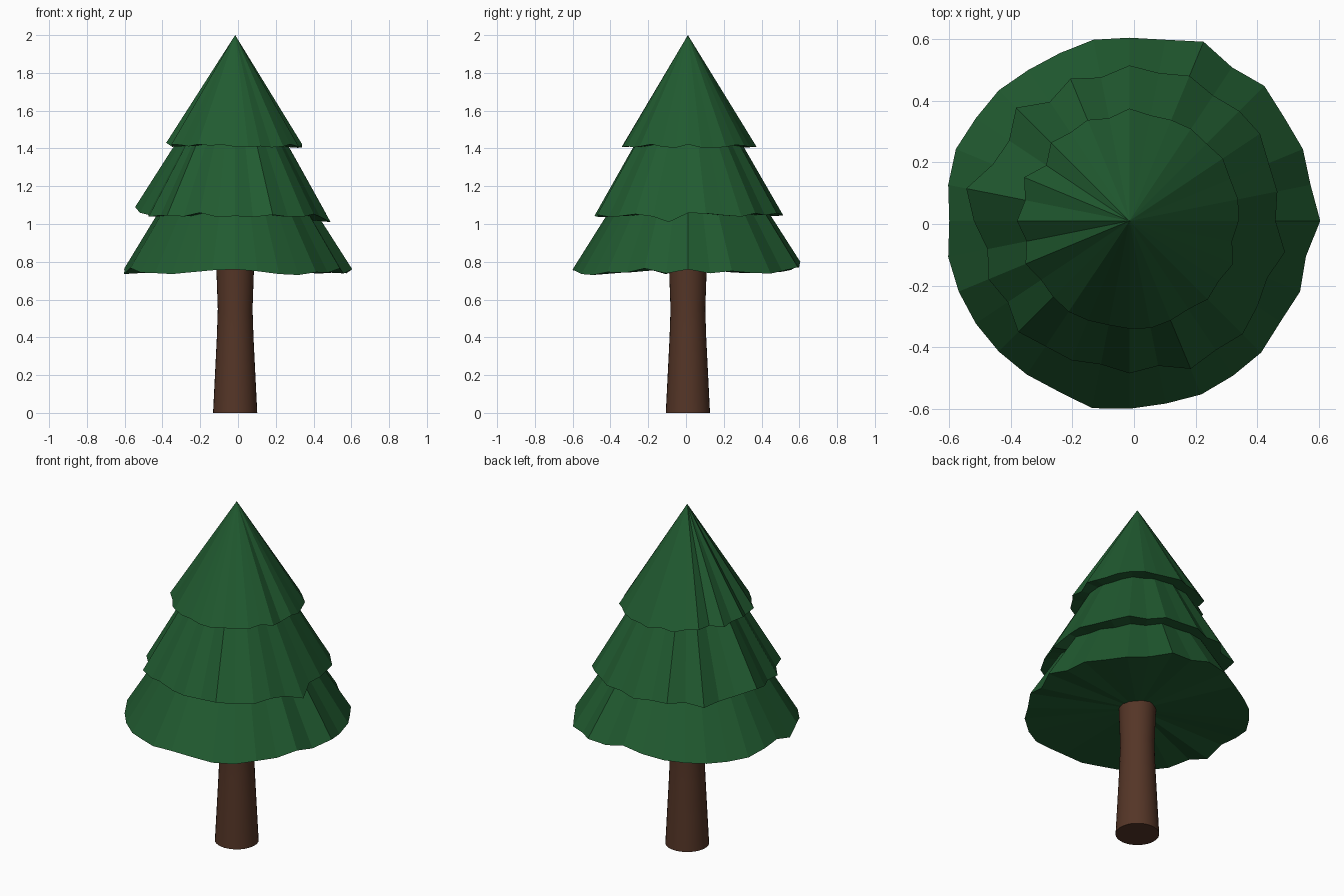
import bpy, bmesh, math, random

if "Cube" in bpy.data.objects:
    bpy.data.objects.remove(bpy.data.objects["Cube"])

random.seed(4)
CX, CY = -0.015, 0.01      # trunk axis, slightly off centre
SIDES = 32


def material(name, color):
    m = bpy.data.materials.new(name)
    m.diffuse_color = color
    m.use_nodes = True
    m.node_tree.nodes["Principled BSDF"].inputs["Base Color"].default_value = m.diffuse_color
    return m


def add_object(name, bm, mat):
    bmesh.ops.recalc_face_normals(bm, faces=bm.faces)
    me = bpy.data.meshes.new(name)
    bm.to_mesh(me)
    bm.free()
    me.materials.append(mat)
    ob = bpy.data.objects.new(name, me)
    bpy.context.collection.objects.link(ob)
    return ob


def point(r, k, sides, z):
    a = 2 * math.pi * k / sides
    return (CX + r * math.cos(a), CY + r * math.sin(a), z)


def tier(name, radii, z, apex, mat, rim_z={}, jitter=0.012):
    """Ragged cone: radii in hundredths go counter-clockwise from +x."""
    bm = bmesh.new()
    tip = bm.verts.new((CX, CY, apex))
    base = bm.verts.new((CX, CY, z + 0.015))
    rim = []
    for k, r in enumerate(radii):
        dz = random.uniform(-jitter, jitter)
        rim.append(bm.verts.new(point(r / 100, k, len(radii), rim_z.get(k, z + dz))))
    for a, b in zip(rim, rim[1:] + rim[:1]):
        bm.faces.new((a, b, tip))
        bm.faces.new((b, a, base))
    return add_object(name, bm, mat)


green = material("needles", (0.015, 0.105, 0.03, 1))
brown = material("bark", (0.09, 0.036, 0.02, 1))

# Three foliage tiers
tier("lower_foliage",
     [62, 60, 61, 60.5, 62, 60, 63, 60, 59.5, 60, 59, 59, 60, 60, 61, 60,
      58.5, 60, 60, 60, 60, 60, 60, 62, 61, 60.5, 61, 60.5, 60.5, 59, 60, 58.5],
     0.755, 1.73, green,
     {0: 0.76, 7: 0.77, 8: 0.8, 9: 0.78, 15: 0.76, 17: 0.735,
      20: 0.74, 21: 0.735, 22: 0.745, 23: 0.755, 24: 0.76, 25: 0.75,
      26: 0.735, 27: 0.73, 28: 0.745, 30: 0.765}, 0.02)
tier("middle_foliage",
     [47.5, 49, 49, 51, 50.5, 49, 51, 49, 50.5, 47.5, 50, 46.5, 52, 47, 48, 54,
      50.5, 47, 49.5, 47.5, 51, 49, 49, 47.5, 49.5, 48, 52, 50.5, 52, 50, 48.5, 51.5],
     1.045, 1.92, green, {15: 1.09, 16: 1.06, 31: 1.01}, 0.015)
tier("upper_foliage",
     [35.5, 36, 35.5, 36.5, 35.5, 36, 35.5, 35, 36.5, 34, 35.5, 34.5, 36, 32.5, 37, 34.5,
      36.5, 34, 36.5, 34.5, 35, 35.5, 35, 34.5, 35, 35.5, 35, 34.5, 36, 35, 36.5, 34],
     1.413, 2.0, green, {16: 1.43}, 0.01)

# Trunk turned from a waisted profile, closed at both ends
bm = bmesh.new()
rings = [[bm.verts.new(point(r, k, SIDES, z)) for k in range(SIDES)]
         for r, z in [(0.117, 0), (0.107, 0.2), (0.097, 0.4), (0.092, 0.55), (0.1, 0.775)]]
for lo, hi in zip(rings, rings[1:]):
    for k in range(SIDES):
        n = (k + 1) % SIDES
        bm.faces.new((lo[k], lo[n], hi[n], hi[k]))
bm.faces.new(rings[0])
bm.faces.new(rings[-1])
trunk = add_object("trunk", bm, brown)
bpy.context.view_layer.objects.active = trunk
trunk.select_set(True)
bpy.ops.object.shade_smooth_by_angle(angle=math.radians(30))
